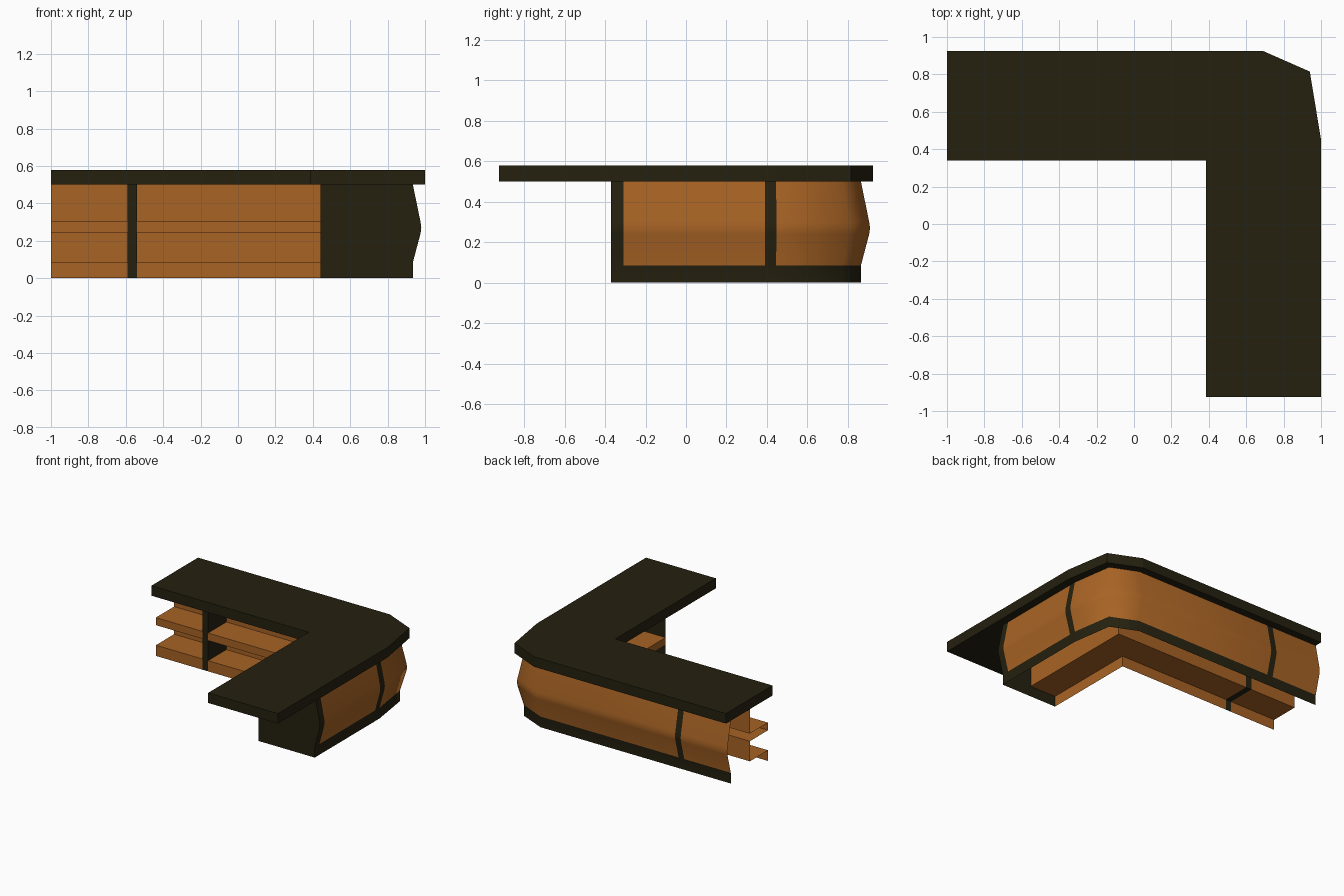
import bpy, bmesh, math
from mathutils import Vector

cube = bpy.data.objects.get("Cube")
if cube:
    bpy.data.objects.remove(cube, do_unlink=True)


def make_material(name, colour):
    mat = bpy.data.materials.new(name)
    mat.use_nodes = True
    mat.diffuse_color = (*colour, 1)
    mat.node_tree.nodes["Principled BSDF"].inputs["Base Color"].default_value = (*colour, 1)
    return mat


WOOD = make_material("warm wood", (0.39, 0.125, 0.018))
DARK = make_material("dark trim", (0.018, 0.015, 0.005))


def finish(name, bm, smooth_angle=None):
    mesh = bpy.data.meshes.new(name)
    bm.to_mesh(mesh)
    bm.free()
    obj = bpy.data.objects.new(name, mesh)
    bpy.context.collection.objects.link(obj)
    mesh.materials.append(WOOD)
    mesh.materials.append(DARK)
    if smooth_angle:
        bpy.ops.object.select_all(action="DESELECT")
        obj.select_set(True)
        bpy.context.view_layer.objects.active = obj
        bpy.ops.object.shade_smooth_by_angle(angle=math.radians(smooth_angle))
    return obj


def outward(path, i):
    """Mitred offset direction on the right-hand side of the path."""
    normals = []
    for a, b in ((i - 1, i), (i, i + 1)):
        if a >= 0 and b < len(path):
            d = (Vector(path[b]) - Vector(path[a])).normalized()
            normals.append(Vector((d.y, -d.x)))
    n, m = normals[0], normals[-1]
    return (n + m) / (1 + n.dot(m))


def sweep(name, path, profile, is_dark, smooth_angle=None):
    """Sweep an (offset, height) profile along a floor path."""
    bm = bmesh.new()
    rows = []
    for i, p in enumerate(path):
        n = outward(path, i)
        rows.append([bm.verts.new((p[0] + n.x * d, p[1] + n.y * d, z)) for d, z in profile])
    for i in range(len(path) - 1):
        for j in range(len(profile) - 1):
            face = bm.faces.new((rows[i][j], rows[i + 1][j], rows[i + 1][j + 1], rows[i][j + 1]))
            face.material_index = int(is_dark(i, j))
    return finish(name, bm, smooth_angle)


def prism(name, outline, z0, z1):
    bm = bmesh.new()
    face = bm.faces.new([bm.verts.new((x, y, z0)) for x, y in outline])
    top = bmesh.ops.extrude_face_region(bm, geom=[face])["geom"]
    bmesh.ops.translate(bm, vec=(0, 0, z1 - z0),
                        verts=[v for v in top if isinstance(v, bmesh.types.BMVert)])
    if not any(len(f.verts) == len(outline) and f.calc_center_median().z < z0 + 0.001
               for f in bm.faces):
        bm.faces.new([v for v in bm.verts if v.co.z < z0 + 0.001])
    bmesh.ops.recalc_face_normals(bm, faces=bm.faces)
    for f in bm.faces:
        f.material_index = 1
    return finish(name, bm)


# Main levels and lines
TOP, PLINTH = 0.5, 0.085
END_Y, FRONT_X, INNER_X, INNER_Y, RECESS = -0.37, 0.935, 0.44, 0.395, 0.23
POST = (-0.54, -0.59)

# Countertop
prism("countertop", [(-1, 0.925), (-1, 0.34), (0.385, 0.34), (0.385, -0.925), (1, -0.925),
                     (1, 0.45), (0.94, 0.815), (0.69, 0.925)], TOP, 0.58)

# Bulging outer panel with dark plinth and upright strips
bulge = [(0, 0), (0, PLINTH), (0.041, 0.24), (0.045, 0.27), (0.041, 0.3), (0, TOP)]
outer_path = [(FRONT_X, END_Y), (FRONT_X, -0.31), (FRONT_X, 0.39), (FRONT_X, 0.445),
              (0.886, 0.773), (0.677, 0.865), (POST[0], 0.865), (POST[1], 0.865), (-1, 0.865)]
sweep("outer_panel", outer_path, bulge, lambda i, j: j == 0 or i in (0, 2, 6), 60)

# Inner shelving: one folded sheet that turns the corner
shelf_profile = [(RECESS, TOP), (RECESS, 0.305), (0, 0.305), (0, 0.245),
                 (RECESS, 0.245), (RECESS, PLINTH), (0, PLINTH), (0, 0)]
inner_path = [(INNER_X, END_Y), (INNER_X, INNER_Y), (POST[0], INNER_Y),
              (POST[1], INNER_Y), (-1, INNER_Y)]
sweep("inner_shelves", inner_path, shelf_profile, lambda i, j: i == 2)

# Upright divider between the shelves
prism("shelf_divider", [(x, y) for x, y in (
    (POST[1], INNER_Y), (POST[0], INNER_Y),
    (POST[0], INNER_Y + RECESS), (POST[1], INNER_Y + RECESS))], PLINTH, TOP)

# End panel closing the short leg
bm = bmesh.new()
corners = [(INNER_X, 0)] + [(FRONT_X + d, z) for d, z in bulge] + [(INNER_X, TOP)]
bm.faces.new([bm.verts.new((x, END_Y, z)) for x, z in corners]).material_index = 1
finish("end_panel", bm)
